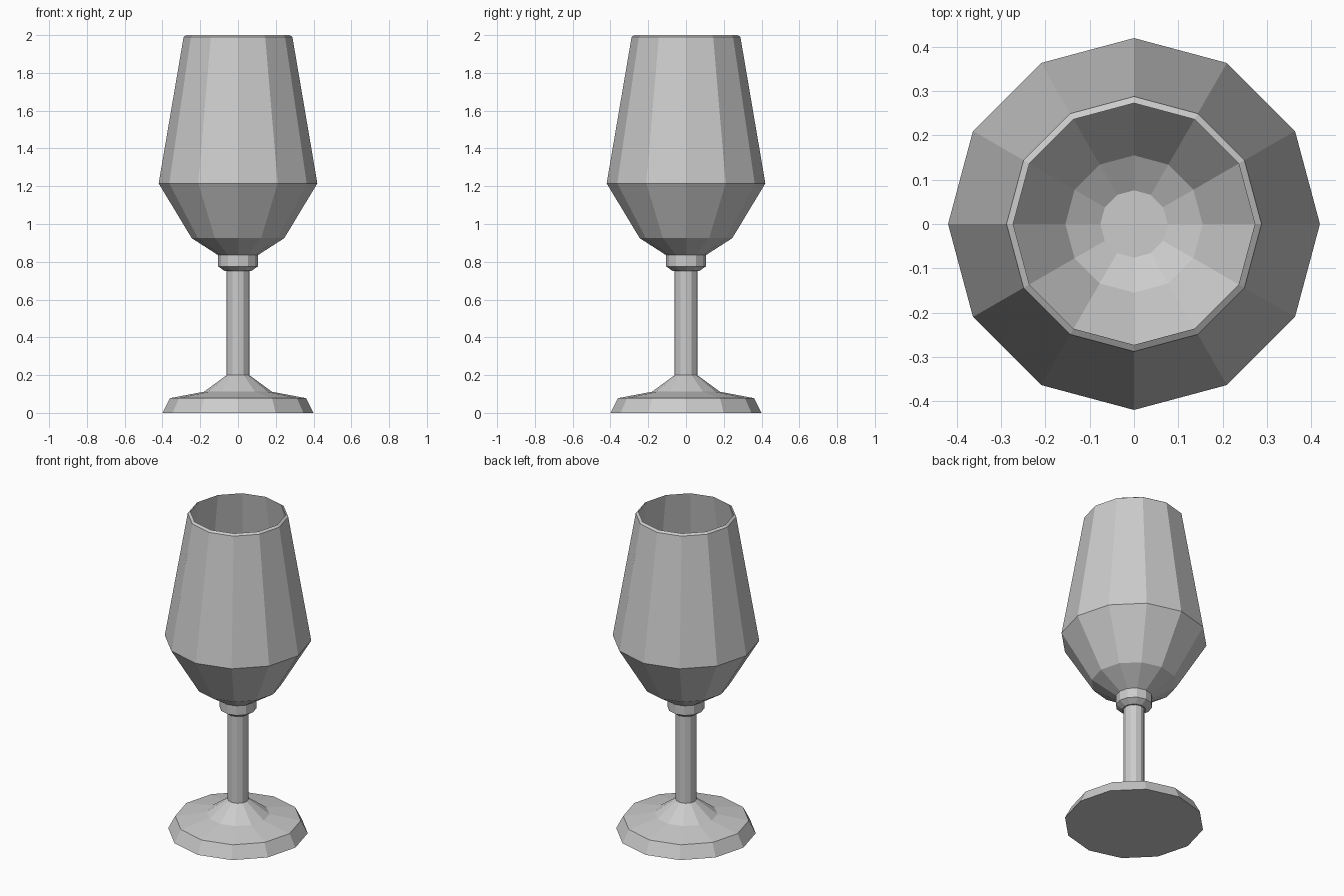
import bpy, bmesh
from math import cos, sin, tau

if "Cube" in bpy.data.objects:
    bpy.data.objects.remove(bpy.data.objects["Cube"])

SIDES = 12


def lathe(name, profile):
    """Revolve (radius, z) points into a faceted solid; both ends are capped."""
    bm = bmesh.new()
    rings = [[bm.verts.new((r * cos(tau * i / SIDES), r * sin(tau * i / SIDES), z))
              for i in range(SIDES)] for r, z in profile]
    for a, b in zip(rings, rings[1:]):
        for i in range(SIDES):
            j = (i + 1) % SIDES
            bm.faces.new((a[i], a[j], b[j], b[i]))
    bm.faces.new(rings[0][::-1])
    bm.faces.new(rings[-1])
    bmesh.ops.recalc_face_normals(bm, faces=bm.faces)
    mesh = bpy.data.meshes.new(name)
    bm.to_mesh(mesh)
    bm.free()
    obj = bpy.data.objects.new(name, mesh)
    bpy.context.collection.objects.link(obj)
    return obj


# Whole goblet as one continuous shell
lathe("goblet", [
    # foot
    (0.40, 0.0), (0.36, 0.078), (0.18, 0.112),
    # stem
    (0.06, 0.2), (0.06, 0.75),
    # collar
    (0.068, 0.75), (0.105, 0.775), (0.105, 0.835),
    # bowl outside
    (0.245, 0.925), (0.42, 1.215), (0.288, 1.99),
    # rim and bowl inside
    (0.273, 2.0), (0.40, 1.22), (0.155, 0.895), (0.076, 0.85),
])
